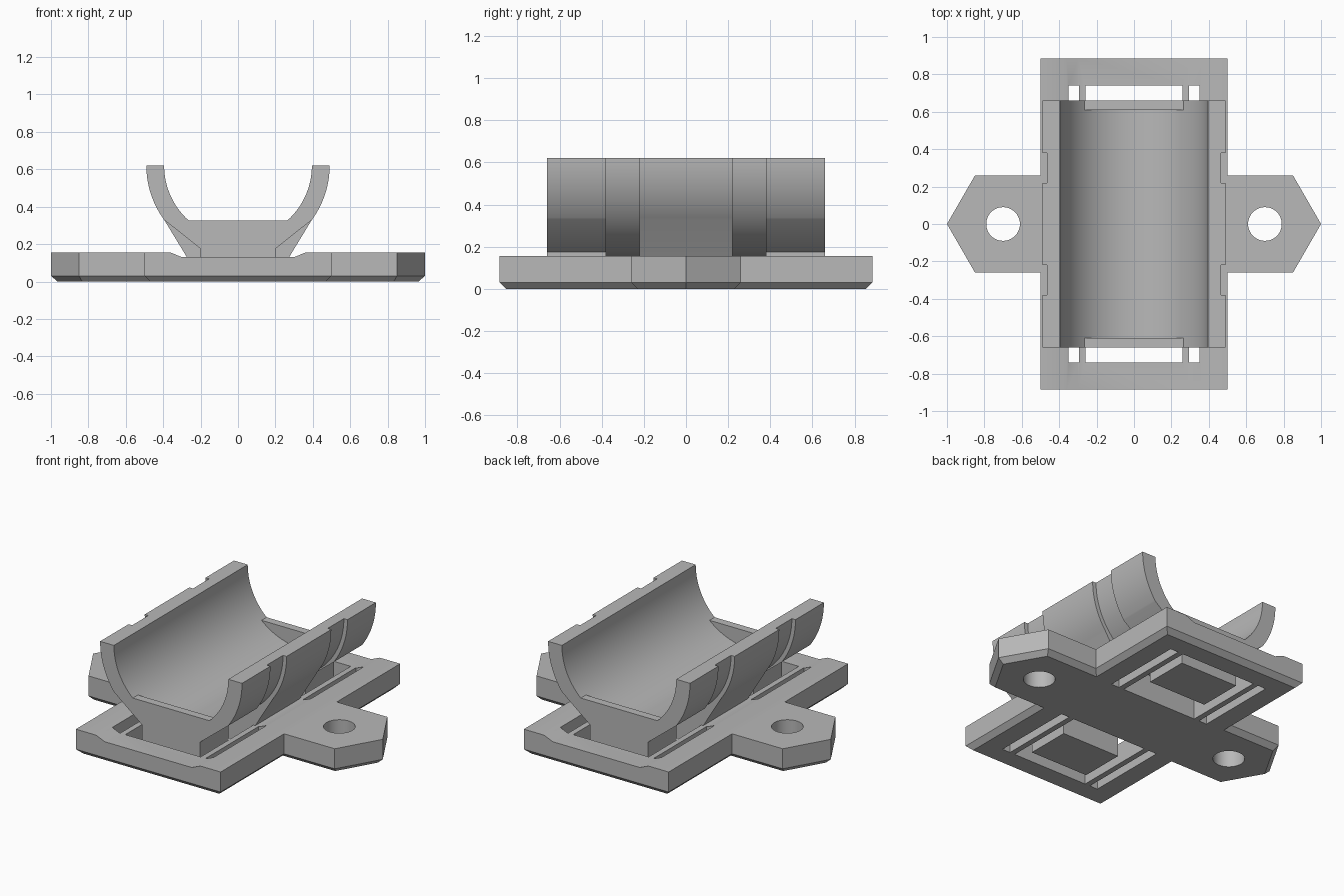
import bpy, bmesh, math
from mathutils import Vector

cube = bpy.data.objects.get("Cube")
if cube:
    bpy.data.objects.remove(cube, do_unlink=True)

grey = bpy.data.materials.new("plain grey")
grey.use_nodes = True
colour = (0.48, 0.48, 0.48, 1)
grey.diffuse_color = colour
grey.node_tree.nodes["Principled BSDF"].inputs["Base Color"].default_value = colour

AXIS_Z, R_IN, R_OUT, R_GROOVE = 0.62, 0.395, 0.49, 0.465
NECK_ANGLE = math.asin(0.29 / R_OUT)


def prism(name, points, low, high, axis="Z", chamfer=0):
    """Extrude a flat outline along Y or Z, optionally chamfering its lower rim."""
    bm = bmesh.new()
    place = (lambda p, d: (p[0], d, p[1])) if axis == "Y" else (lambda p, d: (p[0], p[1], d))
    base = bm.faces.new([bm.verts.new(place(p, low)) for p in points])
    grown = bmesh.ops.extrude_face_region(bm, geom=[base], use_keep_orig=True)["geom"]
    shift = Vector(place((0, 0), high - low))
    bmesh.ops.translate(bm, verts=[g for g in grown if isinstance(g, bmesh.types.BMVert)], vec=shift)
    bmesh.ops.recalc_face_normals(bm, faces=bm.faces[:])
    if chamfer:
        rim = [e for e in bm.edges if all(abs(v.co.z - low) < 1e-5 for v in e.verts)]
        bmesh.ops.bevel(bm, geom=rim, offset=chamfer, segments=1, affect="EDGES")
    mesh = bpy.data.meshes.new(name)
    bm.to_mesh(mesh)
    bm.free()
    mesh.materials.append(grey)
    obj = bpy.data.objects.new(name, mesh)
    bpy.context.collection.objects.link(obj)
    return obj


def smooth(obj):
    bpy.ops.object.select_all(action="DESELECT")
    obj.select_set(True)
    bpy.context.view_layer.objects.active = obj
    bpy.ops.object.shade_smooth_by_angle(angle=math.radians(25))


def cut(obj, cutter):
    cutter.hide_render = True
    mod = obj.modifiers.new("cut", "BOOLEAN")
    mod.operation, mod.solver, mod.object = "DIFFERENCE", "EXACT", cutter
    bpy.context.view_layer.objects.active = obj
    bpy.ops.object.modifier_apply(modifier=mod.name)
    bpy.data.objects.remove(cutter, do_unlink=True)


def arc(radius, start, end, steps=32):
    return [(radius * math.cos(a), AXIS_Z + radius * math.sin(a))
            for a in (start + (end - start) * i / steps for i in range(steps + 1))]


def rect(x0, x1, y0, y1):
    return [(x0, y0), (x1, y0), (x1, y1), (x0, y1)]


def mirrored(points):
    return points + [(-x, z) for x, z in reversed(points)]


# Mounting plate with pointed side lugs
quarter = [(0.5, 0.885), (0.5, 0.26), (0.85, 0.26)]
right_half = quarter + [(1, 0)] + [(x, -y) for x, y in reversed(quarter)]
outline = right_half + [(-x, -y) for x, y in right_half]
plate = prism("mounting_plate", outline, 0, 0.155, chamfer=0.03)

# Shallow channel along the plate
channel = mirrored([(0.36, 0.155), (0.36, 0.3), (-0.36, 0.3)][:2])
channel = [(0.3, 0.13), (0.36, 0.155)] + channel[1:3] + [(-0.36, 0.155), (-0.3, 0.13)]
cut(plate, prism("channel_cutter", channel, -1, 1, "Y"))

# Screw holes, end windows and strap slots
for side in (-1, 1):
    ring = [(side * 0.7 + 0.09 * math.cos(t * math.tau / 48), 0.09 * math.sin(t * math.tau / 48))
            for t in range(48)]
    cut(plate, prism("hole_cutter", ring, -0.1, 0.3))
    y0, y1 = sorted((side * 0.22, side * 0.74))
    for x0, x1 in ((-0.26, 0.26), (0.295, 0.35), (-0.35, -0.295)):
        cut(plate, prism("window_cutter", rect(x0, x1, y0, y1), -0.1, 0.3))
smooth(plate)

# Cradle sections, joined end to end
inner = arc(R_IN, -math.pi, 0, 64)
upper = arc(R_OUT, 0, -NECK_ANGLE)
centre_profile = mirrored(upper + [(0.27, 0.125)]) + inner
end_profile = mirrored(upper + [(0.2, 0.175), (0.2, 0.0)]) + inner
groove_profile = arc(R_GROOVE, 0, -math.pi, 64) + inner
smooth(prism("cradle_centre", centre_profile, -0.22, 0.22, "Y"))

lip_angle = math.asin(0.29 / R_IN)
lip_profile = arc(R_IN + 0.005, -math.pi + lip_angle, -lip_angle)
for side, label in ((-1, "front"), (1, "back")):
    for part, profile, near, far in (("strap_groove", groove_profile, 0.22, 0.38),
                                     ("cradle_end", end_profile, 0.38, 0.66),
                                     ("end_lip", lip_profile, 0.61, 0.66)):
        y0, y1 = sorted((side * near, side * far))
        smooth(prism(label + "_" + part, profile, y0, y1, "Y"))
